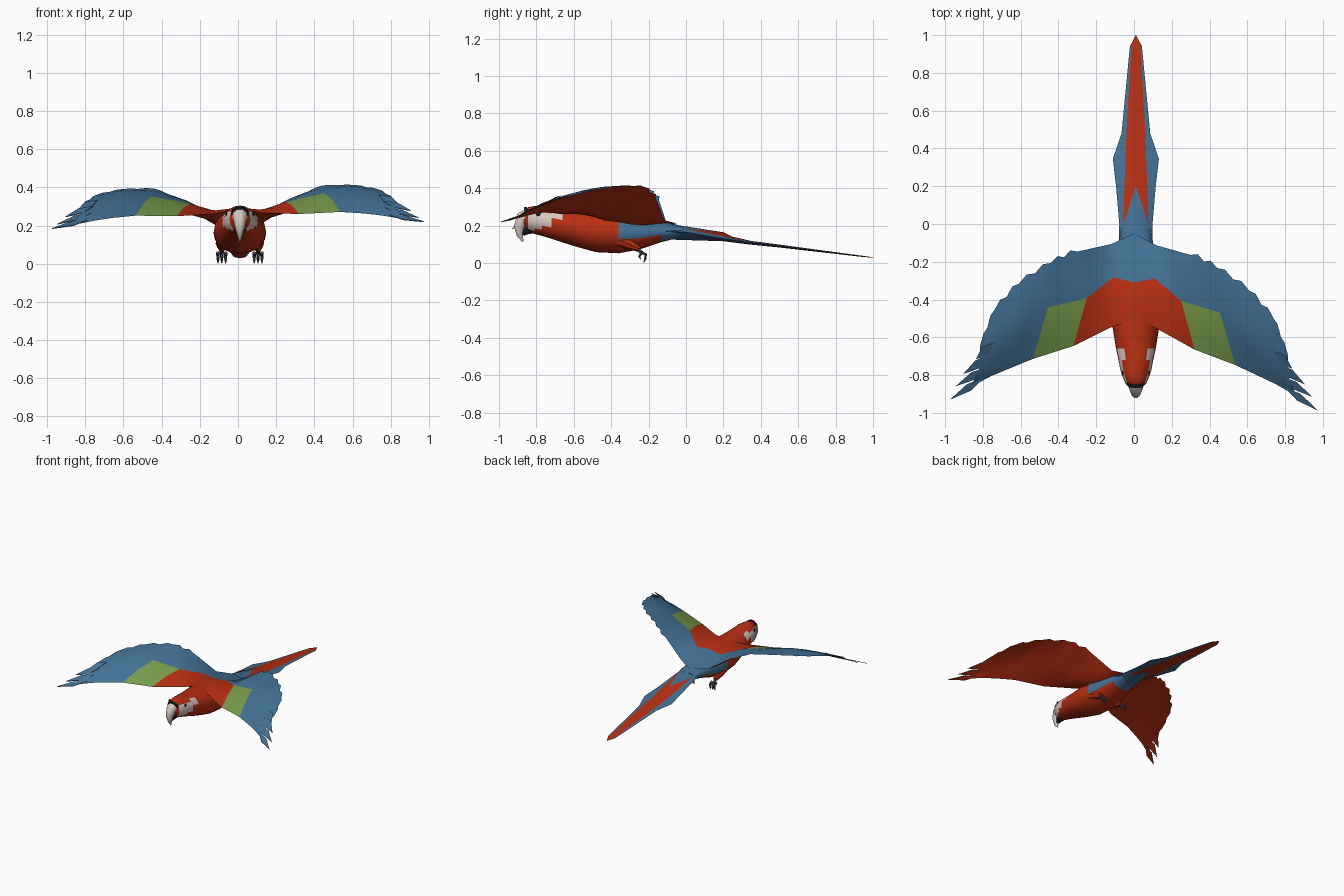
import bpy, bmesh, math
from mathutils import Vector

if "Cube" in bpy.data.objects:
    bpy.data.objects.remove(bpy.data.objects["Cube"])


def material(name, r, g, b):
    m = bpy.data.materials.new(name)
    m.use_nodes = True
    m.diffuse_color = (r, g, b, 1)
    bsdf = next(n for n in m.node_tree.nodes if n.type == 'BSDF_PRINCIPLED')
    bsdf.inputs["Base Color"].default_value = (r, g, b, 1)
    bsdf.inputs["Roughness"].default_value = 0.8
    return m


RED, BLUE, GREEN, WHITE, BLACK, GREY = range(6)
MATS = [material("scarlet_feather", .48, .028, .006),
        material("blue_feather", .055, .165, .30),
        material("green_feather", .19, .33, .07),
        material("pale_skin", .68, .58, .53),
        material("black_skin", .012, .012, .014),
        material("grey_foot", .07, .07, .08)]
CENTRE = 0.01  # body axis


def build(name, verts, faces, colours, angle=40):
    """Mesh object from points, faces and one colour per face."""
    bm = bmesh.new()
    vs = [bm.verts.new(v) for v in verts]
    for f, c in zip(faces, colours):
        bm.faces.new([vs[i] for i in f]).material_index = c
    bmesh.ops.remove_doubles(bm, verts=bm.verts, dist=0.0005)
    bmesh.ops.recalc_face_normals(bm, faces=bm.faces)
    for f in bm.faces:
        f.smooth = True
    me = bpy.data.meshes.new(name)
    bm.to_mesh(me)
    bm.free()
    me.set_sharp_from_angle(angle=math.radians(angle))
    for m in MATS:
        me.materials.append(m)
    ob = bpy.data.objects.new(name, me)
    bpy.context.collection.objects.link(ob)
    return ob


def tube(name, path, colour, x=CENTRE, n=10, upright=False):
    """Loft of ellipses along (y, z, half width, half depth) points."""
    verts, faces = [], []
    for i, (y, z, w, h) in enumerate(path):
        a, b = path[max(i - 1, 0)], path[min(i + 1, len(path) - 1)]
        t = Vector((b[0] - a[0], b[1] - a[1])).normalized()
        d = Vector((0, 1)) if upright else Vector((-t.y, t.x))
        for k in range(n):
            q = math.tau * k / n
            s = h * math.sin(q)
            verts.append((x + w * math.cos(q), y + d.x * s, z + d.y * s))
    for i in range(len(path) - 1):
        for k in range(n):
            j = (k + 1) % n
            faces.append((i * n + k, i * n + j, i * n + n + j, i * n + n + k))
    faces += [tuple(range(n)), tuple(range(len(verts) - n, len(verts)))]
    return build(name, verts, faces, [colour] * len(faces))


# Body and head: bottom, top and half width along the length
profile = [(-.87, .20, .27, .03), (-.845, .17, .298, .055), (-.81, .155, .305, .07),
           (-.77, .145, .305, .083), (-.72, .13, .30, .092), (-.66, .11, .293, .105),
           (-.58, .085, .29, .118), (-.48, .058, .29, .135), (-.36, .052, .27, .138),
           (-.25, .072, .245, .12), (-.13, .112, .225, .092), (-.02, .14, .197, .08)]
body = tube("body", [(y, (a + b) / 2, w, (b - a) / 2) for y, a, b, w in profile],
            RED, n=20, upright=True)
for f in body.data.polygons:
    c, side = f.center, abs(f.normal.x)
    if c.y > -.14 or (c.y > -.31 and c.z > .135):
        f.material_index = BLUE
    elif -.85 < c.y < -.69 and side > .5 and .15 + .6 * (c.y + .83) < c.z < .275:
        f.material_index = WHITE

# Hooked beak, lower beak and the dark band at its base
tube("upper_beak", [(-.84, .25, .045, .045), (-.872, .237, .036, .042),
                    (-.892, .19, .026, .03), (-.888, .15, .014, .018),
                    (-.873, .115, .003, .004)], WHITE)
tube("lower_beak", [(-.82, .19, .04, .035), (-.86, .168, .022, .02),
                    (-.872, .15, .01, .008)], BLACK)
tube("beak_band", [(-.84, .262, .05, .043), (-.856, .257, .044, .044)], BLACK)

# Eyes
for side, label in ((1, "left"), (-1, "right")):
    bpy.ops.mesh.primitive_uv_sphere_add(segments=12, ring_count=8, radius=.012,
                                         location=(CENTRE + side * .071, -.79, .262))
    eye = bpy.context.object
    eye.name = label + "_eye"
    eye.scale.x = .4
    eye.data.materials.append(MATS[BLACK])

# Tail: side, stripe and centre y, half width, stripe width, middle z, half depth
tail = [(-.14, -.14, -.14, .09, .05, .172, .045),
        (0, 0, .2, .088, .066, .165, .024),
        (.2, .21, .25, .105, .06, .13, .015),
        (.345, .34, .35, .122, .055, .109, .01),
        (.48, .48, .48, .076, .05, .093, .008),
        (.94, .94, .95, .032, .024, .036, .003),
        (.995, .998, 1, .003, .002, .03, .001)]
verts, faces, colours = [], [], []
for ye, ys, yc, w, s, z, h in tail:
    drop = .16 * (yc - ys) / 1.3
    for up in (1, -1):
        for x, y, k in ((-w, ye, 0), (-s, ys, .7), (0, yc, 1), (s, ys, .7), (w, ye, 0)):
            dz = drop if x == 0 else 0
            verts.append((CENTRE + x, y, z - dz + up * k * h))
for i in range(len(tail) - 1):
    for layer in (0, 5):
        for k in range(4):
            a = i * 10 + layer + k
            faces.append((a, a + 1, a + 11, a + 10))
            colours.append(RED if i and (k in (1, 2) or i == 5) else BLUE)
build("tail", verts, faces, colours)

# Wings: leading edge, colour line and trailing edge at each station
stations = [((0, -.5, .29), (0, -.31, .275), (0, -.05, .212)),
            ((.12, -.55, .265), (.11, -.285, .275), (.12, -.11, .225)),
            ((.32, -.655, .255), (.25, -.40, .32), (.3, -.155, .345)),
            ((.535, -.73, .262), (.455, -.455, .362), (.44, -.22, .402)),
            ((.66, -.785, .252), (.6, -.53, .378), (.61, -.335, .402)),
            ((.75, -.825, .24), (.73, -.64, .345), (.74, -.48, .375)),
            ((.86, -.885, .22), (.82, -.79, .28), (.815, -.67, .325))]
THICK = [.09, .075, .035, .02, .014, .01, .006]
STEPS = 4


def skew(p, side):
    """Mirror a wing point and tilt the pair slightly, as in a banking glide."""
    x = p.x * side
    return (x, p.y - .03 * x, p.z + .018 * x)


columns = []  # (station, upper points, thickness)
for i in range(len(stations) - 1):
    for k in range(STEPS + (i == len(stations) - 2)):
        t = k / STEPS
        le, q, te = [Vector(a).lerp(Vector(b), t)
                     for a, b in zip(stations[i], stations[i + 1])]
        if i > 1 and k % 2:
            te = te + (te - q).normalized() * .022  # scalloped feather ends
        front = le.lerp(q, .5) + Vector((0, 0, .012))
        back = q.lerp(te, .5) + Vector((0, 0, .006 if i > 1 else 0))
        columns.append((i, (le, front, q, back, te),
                        THICK[i] * (1 - t) + THICK[i + 1] * t))

verts, faces, colours = [], [], []
for side in (1, -1):
    for under in (0, 1):
        base = len(verts)
        for i, pts, thick in columns:
            for p, k in zip(pts, (0, .8, 1, .6, 0)):
                verts.append(skew(p - Vector((0, 0, thick * k * under)), side))
        for c in range(len(columns) - 1):
            for r in range(4):
                a = base + c * 5 + r
                faces.append((a, a + 1, a + 6, a + 5))
                i = columns[c][0]
                fore = RED if i < 2 else GREEN if i == 2 else BLUE
                colours.append(RED if under else fore if r < 2 else BLUE)
build("wings", verts, faces, colours, 60)

# Long finger feathers at the wing tips
fingers = [((.79, -.835, .243), (.975, -.96, .202), .02),
           ((.77, -.78, .28), (.945, -.888, .225), .022),
           ((.76, -.72, .315), (.905, -.822, .262), .024),
           ((.74, -.65, .345), (.838, -.742, .3), .026)]
verts, faces, colours = [], [], []
for side in (1, -1):
    for root, tip, w in fingers:
        root, tip = Vector(root), Vector(tip)
        across = (tip - root).cross(Vector((0, 0, 1))).normalized() * w
        across.z = -w * .45
        mid = root.lerp(tip, .45)
        outline = (root, mid + across, tip, mid - across)
        base = len(verts)
        for dz in (.002, -.002):
            verts += [skew(p + Vector((0, 0, dz)), side) for p in outline]
        faces += [tuple(base + k for k in range(4)), tuple(base + k for k in range(4, 8))]
        colours += [BLUE, RED]
        for k in range(4):
            j = (k + 1) % 4
            faces.append((base + k, base + j, base + 4 + j, base + 4 + k))
            colours.append(BLUE)
build("wing_tip_feathers", verts, faces, colours)

# Legs, toes and claws
for side, label in ((1, "left"), (-1, "right")):
    x = CENTRE + side * .095
    tube(label + "_thigh", [(-.38, .13, .03, .035), (-.31, .105, .032, .032),
                            (-.25, .075, .016, .016)], RED, x, 8)
    tube(label + "_shank", [(-.28, .088, .012, .012), (-.235, .055, .011, .011)], GREY, x, 6)
    for k, spread in enumerate((-.02, 0, .02)):
        tube(label + "_toe_%d" % (k + 1),
             [(-.24, .058, .01, .01), (-.215, .045, .009, .009),
              (-.218, .022, .007, .007), (-.226, .002, .002, .002)], GREY, x + spread, 6)
    tube(label + "_hind_toe", [(-.235, .055, .009, .009), (-.25, .035, .007, .007),
                               (-.242, .018, .002, .002)], GREY, x, 6)
